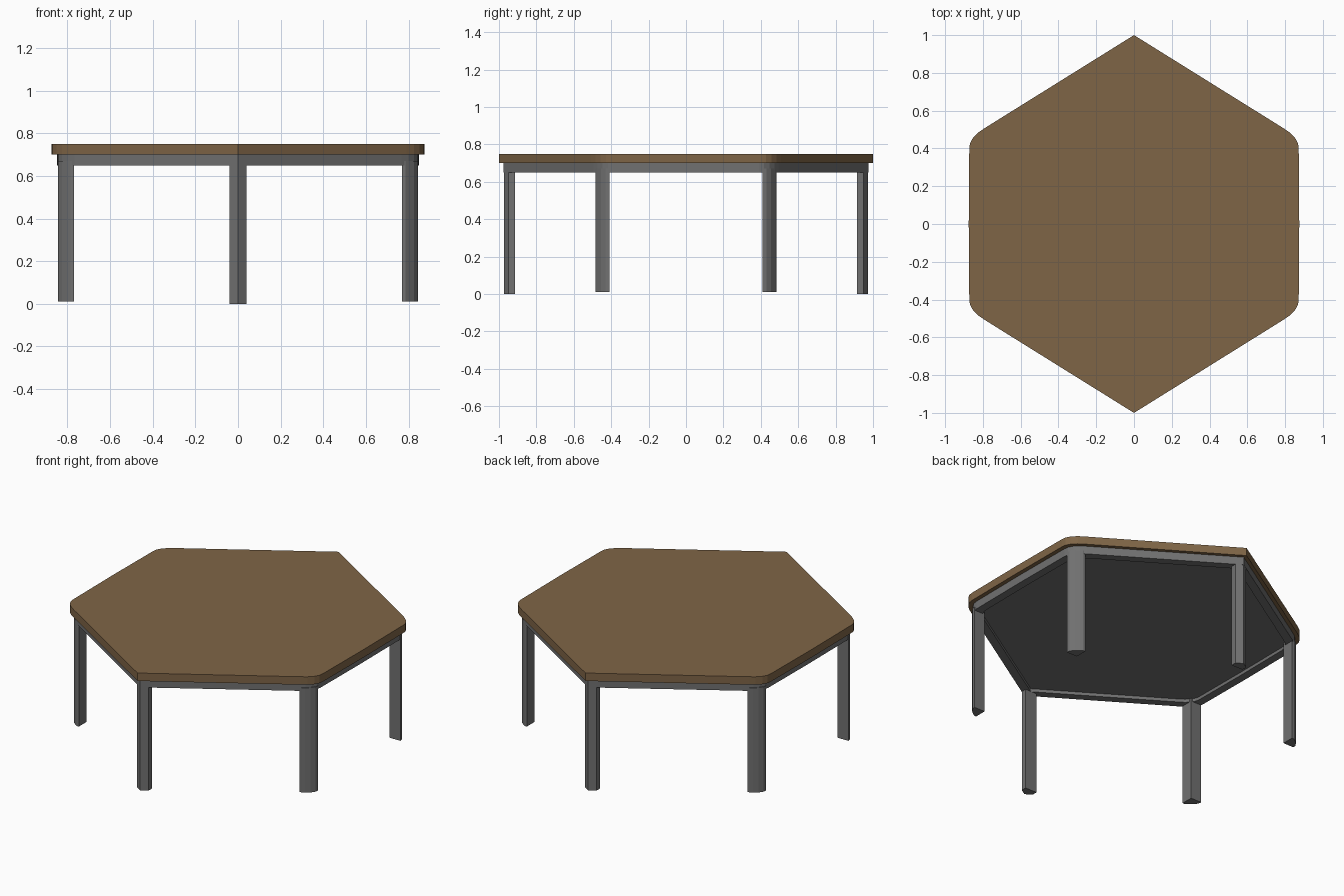
import bpy, bmesh

if "Cube" in bpy.data.objects:
    bpy.data.objects.remove(bpy.data.objects["Cube"])


def material(name, rgb):
    m = bpy.data.materials.new(name)
    m.diffuse_color = (*rgb, 1)
    m.use_nodes = True
    m.node_tree.nodes["Principled BSDF"].inputs["Base Color"].default_value = m.diffuse_color
    return m


wood = material("brown wood", (0.212, 0.130, 0.062))
metal = material("grey metal", (0.165, 0.165, 0.165))


def loft(name, rings, mat):
    """Solid from stacked rings of (outline, z), capped at both ends."""
    bm = bmesh.new()
    loops = [[bm.verts.new((x, y, z)) for x, y in pts] for pts, z in rings]
    n = len(loops[0])
    for a, b in zip(loops, loops[1:]):
        for i in range(n):
            j = (i + 1) % n
            bm.faces.new((a[i], a[j], b[j], b[i]))
    bm.faces.new(loops[0])
    bm.faces.new(loops[-1])
    bmesh.ops.recalc_face_normals(bm, faces=bm.faces)
    me = bpy.data.meshes.new(name)
    bm.to_mesh(me)
    bm.free()
    ob = bpy.data.objects.new(name, me)
    bpy.context.collection.objects.link(ob)
    me.materials.append(mat)
    return ob


def scaled(pts, sx, sy):
    return [(x * sx, y * sy) for x, y in pts]


# Hexagon outline: sharp front and back corners, rounded side corners
quarter = [(0.79, 0.508), (0.825, 0.484), (0.852, 0.457), (0.868, 0.428),
           (0.872, 0.40)]
right = quarter + [(0.875, 0)] + [(x, -y) for x, y in reversed(quarter)]
outline = ([(0, 1)] + right + [(0, -1)]
           + [(-x, y) for x, y in reversed(right)])

# Table top
loft("table_top", [(outline, 0.70), (outline, 0.75)], wood)

# Apron frame with a recessed underside panel
outer = scaled(outline, 0.97, 0.975)
inner = scaled(outer, 0.94, 0.94)
loft("apron_frame", [(outer, 0.70), (outer, 0.65), (inner, 0.65), (inner, 0.67)],
     metal)

# Legs: square posts trimmed to the hexagon outline
end_leg = [(0, 0.974), (0.04, 0.949), (0.04, 0.915), (-0.04, 0.915),
           (-0.04, 0.949)]
side_leg = [(0.77, 0.41), (0.845, 0.41), (0.842, 0.430), (0.825, 0.455),
            (0.80, 0.475), (0.785, 0.485), (0.77, 0.485)]
for sy, end in ((-1, "front"), (1, "back")):
    pts = scaled(end_leg, 1, sy)
    loft(f"{end}_leg", [(pts, 0), (pts, 0.67)], metal)
    for sx, side in ((-1, "left"), (1, "right")):
        pts = scaled(side_leg, sx, sy)
        loft(f"{end}_{side}_leg", [(pts, 0.01), (pts, 0.67)], metal)
